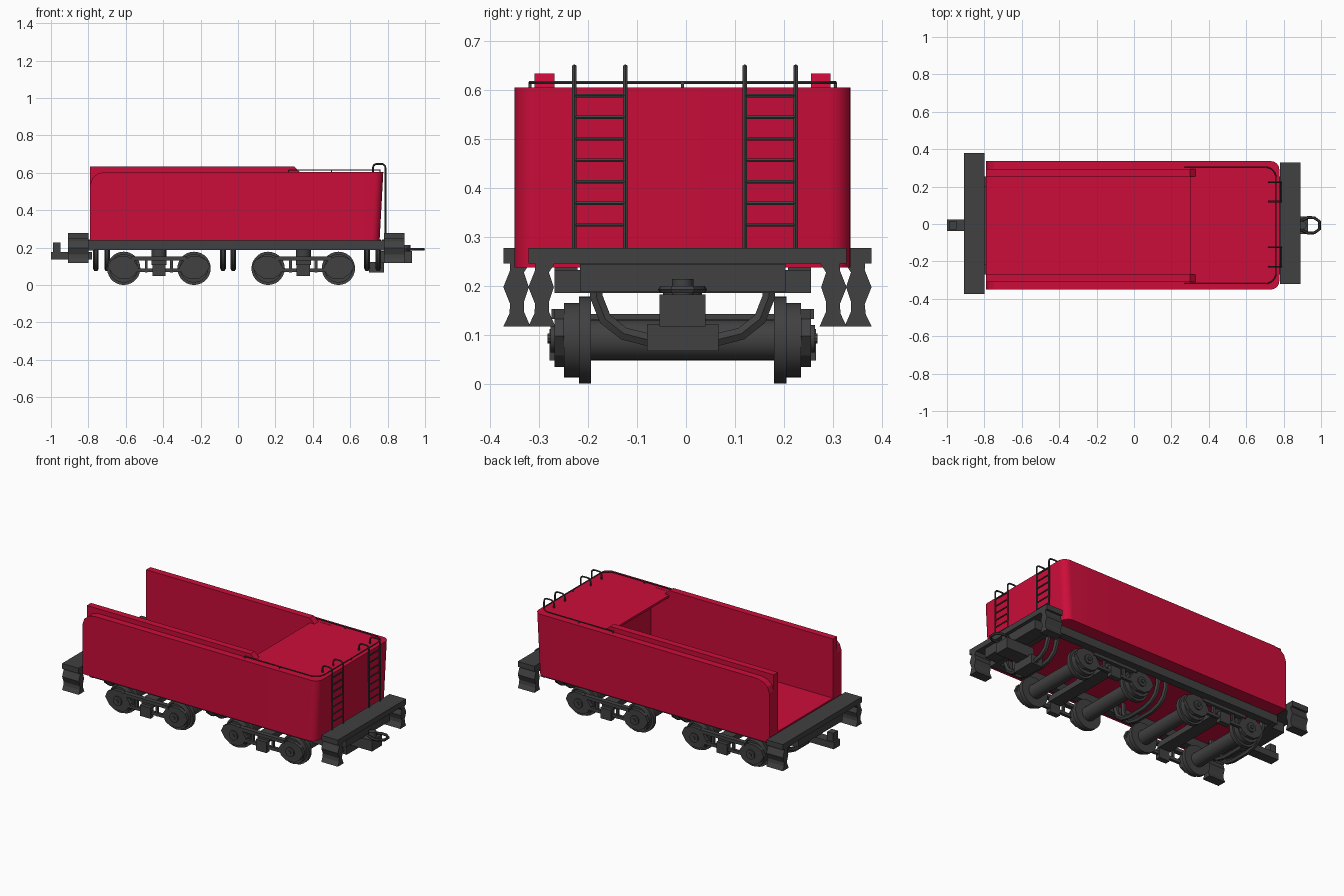
import bpy, bmesh, math
from mathutils import Vector

if "Cube" in bpy.data.objects:
    bpy.data.objects.remove(bpy.data.objects["Cube"])

C = -0.007  # y of the centre line


def material(name, rgb):
    m = bpy.data.materials.new(name)
    m.diffuse_color = (*rgb, 1)
    m.use_nodes = True
    m.node_tree.nodes["Principled BSDF"].inputs["Base Color"].default_value = m.diffuse_color
    return m


RED = material("crimson_paint", (0.60, 0.004, 0.042))
DARK = material("dark_grey_metal", (0.052, 0.052, 0.054))


def prism(name, pts, axis, a, b, mat):
    """Extrude a 2D outline from a to b along the axis (x: y,z  y: x,z  z: x,y)."""
    def place(p, t):
        return {'x': (t, p[0], p[1]), 'y': (p[0], t, p[1]), 'z': (p[0], p[1], t)}[axis]
    bm = bmesh.new()
    lo = [bm.verts.new(place(p, a)) for p in pts]
    hi = [bm.verts.new(place(p, b)) for p in pts]
    bm.faces.new(lo)
    bm.faces.new(hi)
    n = len(pts)
    for i in range(n):
        j = (i + 1) % n
        bm.faces.new((lo[i], lo[j], hi[j], hi[i]))
    bmesh.ops.recalc_face_normals(bm, faces=bm.faces)
    me = bpy.data.meshes.new(name)
    bm.to_mesh(me)
    bm.free()
    me.materials.append(mat)
    ob = bpy.data.objects.new(name, me)
    bpy.context.collection.objects.link(ob)
    return ob


def box(name, x, y, z, mat=DARK):
    return prism(name, [(x[0], y[0]), (x[1], y[0]), (x[1], y[1]), (x[0], y[1])], 'z', z[0], z[1], mat)


def disc(name, cx, cz, r, axis, a, b, n=24):
    pts = [(cx + r * math.cos(2 * math.pi * i / n), cz + r * math.sin(2 * math.pi * i / n)) for i in range(n)]
    ob = prism(name, pts, axis, a, b, DARK)
    smooth(ob)
    return ob


def smooth(ob):
    bpy.ops.object.select_all(action='DESELECT')
    ob.select_set(True)
    bpy.context.view_layer.objects.active = ob
    bpy.ops.object.shade_smooth_by_angle(angle=math.radians(35))


def tube(name, pts, r, cyclic=False):
    cu = bpy.data.curves.new(name, 'CURVE')
    cu.dimensions = '3D'
    cu.bevel_depth = r
    cu.bevel_resolution = 1
    cu.use_fill_caps = True
    sp = cu.splines.new('POLY')
    sp.points.add(len(pts) - 1)
    for p, q in zip(sp.points, pts):
        p.co = (*q, 1)
    sp.use_cyclic_u = cyclic
    cu.materials.append(DARK)
    ob = bpy.data.objects.new(name, cu)
    bpy.context.collection.objects.link(ob)
    bpy.ops.object.select_all(action='DESELECT')
    ob.select_set(True)
    bpy.context.view_layer.objects.active = ob
    bpy.ops.object.convert(target='MESH')
    smooth(bpy.context.object)


def arc(cx, cy, r, a0, a1, n=6):
    return [(cx + r * math.cos(math.radians(a0 + (a1 - a0) * i / n)),
             cy + r * math.sin(math.radians(a0 + (a1 - a0) * i / n))) for i in range(n + 1)]


def span(s, a, b):
    """Range from a to b out from the centre line on side s."""
    return tuple(sorted((C + s * a, C + s * b)))


# --- Body: rear tank with round corners and a slightly leaning back ---
W, TOP, BASE = 0.343, 0.608, 0.24


def rear_plan(x0):
    return ([(x0, C - W)] + arc(0.777 - 0.045, C - W + 0.045, 0.045, -90, 0)
            + arc(0.777 - 0.045, C + W - 0.045, 0.045, 0, 90) + [(x0, C + W)])


tank = prism("rear_tank", rear_plan(0.42), 'z', BASE, TOP, RED)
for v in tank.data.vertices:
    if v.co.z < 0.3 and v.co.x > 0.5:
        v.co.x -= 0.02
smooth(tank)
box("tank_deck", (0.30, 0.43), (C - 0.30, C + 0.30), (0.595, TOP), RED)
box("bunker_floor", (-0.79, 0.43), (C - 0.30, C + 0.30), (BASE, 0.28), RED)

# --- Side walls and raised coamings ---
wall = [(-0.79, BASE), (0.42, BASE), (0.42, TOP), (-0.71, TOP), (-0.75, 0.598), (-0.778, 0.575), (-0.79, 0.54)]
coaming = [(-0.79, BASE), (0.42, BASE), (0.42, 0.60), (0.33, TOP), (0.30, 0.636), (-0.79, 0.636)]
for s in (-1, 1):
    prism("side_wall", wall, 'y', *span(s, 0.302, W), RED)
    prism("coaming", coaming, 'y', *span(s, 0.262, 0.302), RED)

# --- Handrail around the rear deck ---
rail = ([(0.27, C - 0.312)] + arc(0.70, C - 0.252, 0.06, -90, 0)
        + arc(0.70, C + 0.252, 0.06, 0, 90) + [(0.27, C + 0.312)])
tube("deck_handrail", [(x, y, 0.618) for x, y in rail], 0.003)
for x, y in [(0.27, -0.312), (0.27, 0.312), (0.5, -0.312), (0.5, 0.312), (0.76, 0)]:
    box("rail_post", (x - .003, x + .003), (C + y - .003, C + y + .003), (0.60, 0.618))

# --- Two ladders with hooked stiles ---
for mid in (-0.176, 0.172):
    for d in (-0.052, 0.052):
        y = mid + d
        hook = arc(0.768, 0.63, 0.02, 0, 90, 4) + arc(0.742, 0.63, 0.02, 90, 180, 4)
        tube("ladder_stile", [(0.788, y, 0.26)] + [(x, y, z) for x, z in hook] + [(0.722, y, 0.606)], 0.005)
    for i in range(7):
        z = 0.327 + 0.044 * i
        tube("ladder_rung", [(0.788, mid - 0.052, z), (0.788, mid + 0.052, z)], 0.004)

# --- Underframe sills ---
for s in (-1, 1):
    box("side_sill", (-0.80, 0.78), span(s, 0.215, 0.262), (0.19, BASE))

# --- End beams with waisted step brackets ---
for x0, x1, hw in ((-0.91, -0.80, 0.376), (0.78, 0.89, 0.325)):
    c = 0.003
    box("end_beam", (x0, x1), (c - hw, c + hw), (0.248, 0.28))
    for s in (-1, 1):
        outer = [(hw, 0.28), (hw - 0.013, 0.255), (hw - 0.014, 0.235), (hw, 0.2),
                 (hw - 0.014, 0.165), (hw - 0.012, 0.145), (hw, 0.12)]
        inner = [(hw - 0.055, 0.12), (hw - 0.042, 0.15), (hw - 0.042, 0.17), (hw - 0.052, 0.2),
                 (hw - 0.042, 0.23), (hw - 0.055, 0.25), (hw - 0.055, 0.28)]
        prism("step_bracket", [(c + s * y, z) for y, z in outer + inner], 'x', x0, x1, DARK)
box("rear_drawplate", (0.77, 0.87), (C - 0.21, C + 0.21), (0.19, 0.247))
box("front_drawplate", (-0.89, -0.79), (C - 0.21, C + 0.21), (0.19, 0.247))
for x in (-0.80, 0.76):
    box("cross_sill", (x, x + 0.03), (C - 0.262, C + 0.262), (0.188, 0.235))

# --- Couplers: rear link loop, front hook and pin ---
box("rear_drawbar", (0.74, 0.93), (C - 0.047, C + 0.047), (0.12, 0.185))
box("rear_drawbar_foot", (0.70, 0.78), (C - 0.073, C + 0.073), (0.07, 0.125))
disc("rear_pin", 0.90, C, 0.022, 'z', 0.16, 0.217, 16)
link = [(0.895, -0.025), (0.93, -0.042), (0.965, -0.04), (0.992, -0.02),
        (0.992, 0.02), (0.965, 0.04), (0.93, 0.042), (0.895, 0.025)]
tube("coupling_link", [(x, y + C, 0.195) for x, y in link], 0.008, True)
box("front_drawbar", (-1.0, -0.78), (C - 0.03, C + 0.03), (0.14, 0.18))
box("front_pin", (-0.99, -0.95), (C - 0.022, C + 0.022), (0.17, 0.23))

# --- U-shaped hoops hanging under the frame ---
U = [(-0.178, 0.245), (-0.176, 0.18), (-0.158, 0.135), (-0.12, 0.105), (-0.06, 0.09)]
U = U + [(-y, z) for y, z in reversed(U)]
for x in (-0.76, -0.70, -0.08, -0.025, 0.69, 0.75):
    tube("under_hoop", [(x, C + y, z) for y, z in U], 0.015)

# --- Two four-wheel bogies ---
eye = [(-0.08, 0.095), (-0.055, 0.135), (-0.02, 0.155), (0.03, 0.155), (0.07, 0.135),
       (0.085, 0.10), (0.06, 0.06), (0.025, 0.037), (-0.03, 0.037), (-0.06, 0.055)]
for bx in (-0.423, 0.349):
    box("bolster", (bx - 0.04, bx + 0.04), (C - 0.25, C + 0.25), (0.11, 0.145))
    disc("bogie_pivot", bx, C, 0.04, 'z', 0.14, BASE, 16)
    for e in (-1, 1):
        wx = bx + e * 0.188
        disc("axle", wx, 0.092, 0.042, 'y', C - 0.19, C + 0.19)
        for s in (-1, 1):
            disc("wheel_flange", wx, 0.092, 0.089, 'y', *span(s, 0.187, 0.212), 28)
            disc("wheel_tread", wx, 0.092, 0.076, 'y', *span(s, 0.212, 0.242), 28)
            prism("axle_guard", [(wx + e * x, z) for x, z in eye], 'y', *span(s, 0.242, 0.262), DARK)
            disc("axle_box", wx, 0.095, 0.028, 'y', *span(s, 0.262, 0.270), 12)
            disc("axle_bolt", wx, 0.095, 0.011, 'y', *span(s, 0.270, 0.276), 10)
            box("spring_post", tuple(sorted((bx + e * 0.06, bx + e * 0.075))), span(s, 0.246, 0.26), (0.07, 0.14))
    for s in (-1, 1):
        box("frame_top_bar", (bx - 0.15, bx + 0.15), span(s, 0.24, 0.268), (0.135, 0.155))
        box("frame_low_bar", (bx - 0.13, bx + 0.13), span(s, 0.244, 0.262), (0.072, 0.09))
        box("spring_block", (bx - 0.035, bx + 0.035), span(s, 0.24, 0.272), (0.05, 0.115))

# --- Rest the wheels on the ground ---
for ob in bpy.data.objects:
    ob.location.z -= 0.003
